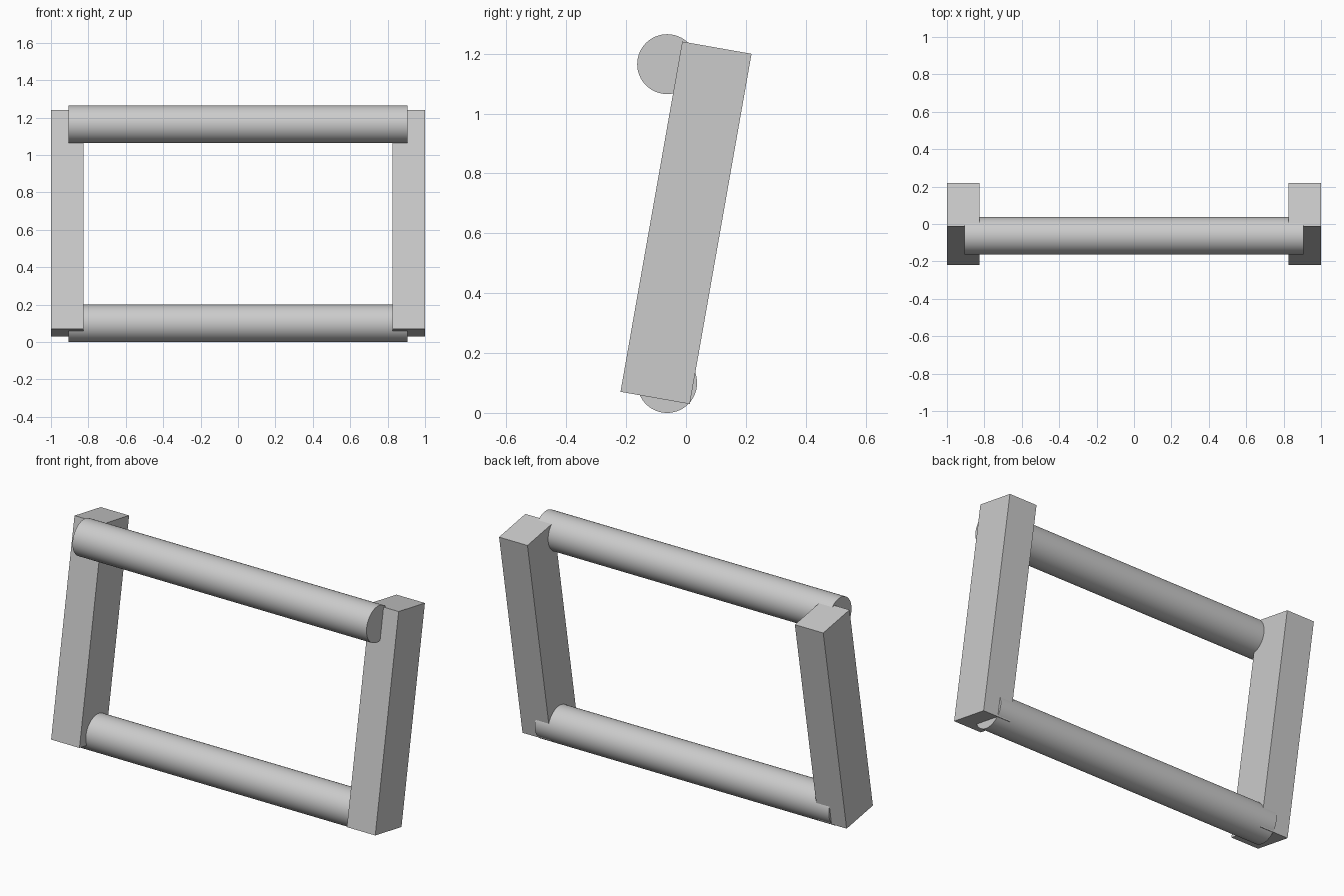
import bpy
from math import radians

cube = bpy.data.objects.get("Cube")
if cube:
    bpy.data.objects.remove(cube, do_unlink=True)

# One plain grey for the whole frame
grey = bpy.data.materials.new("light_grey")
grey.use_nodes = True
colour = (0.6, 0.6, 0.6, 1)
grey.diffuse_color = colour
grey.node_tree.nodes["Principled BSDF"].inputs["Base Color"].default_value = colour


def finish(name):
    obj = bpy.context.object
    obj.name = name
    obj.data.materials.append(grey)
    return obj


# Side posts, leaning back
for side, x in (("left", 0.9125), ("right", -0.9125)):
    bpy.ops.mesh.primitive_cube_add(size=1, location=(x, 0, 0.635),
                                    rotation=(radians(-10), 0, 0))
    post = finish(side + "_post")
    post.scale = (0.175, 0.235, 1.188)

# Round cross rails, set into the posts
for place, z in (("top", 1.165), ("bottom", 0.1)):
    bpy.ops.mesh.primitive_cylinder_add(vertices=64, radius=0.1, depth=1.814,
                                        location=(0, -0.063, z),
                                        rotation=(0, radians(90), 0))
    finish(place + "_rail")
    bpy.ops.object.shade_smooth_by_angle(angle=radians(30))
